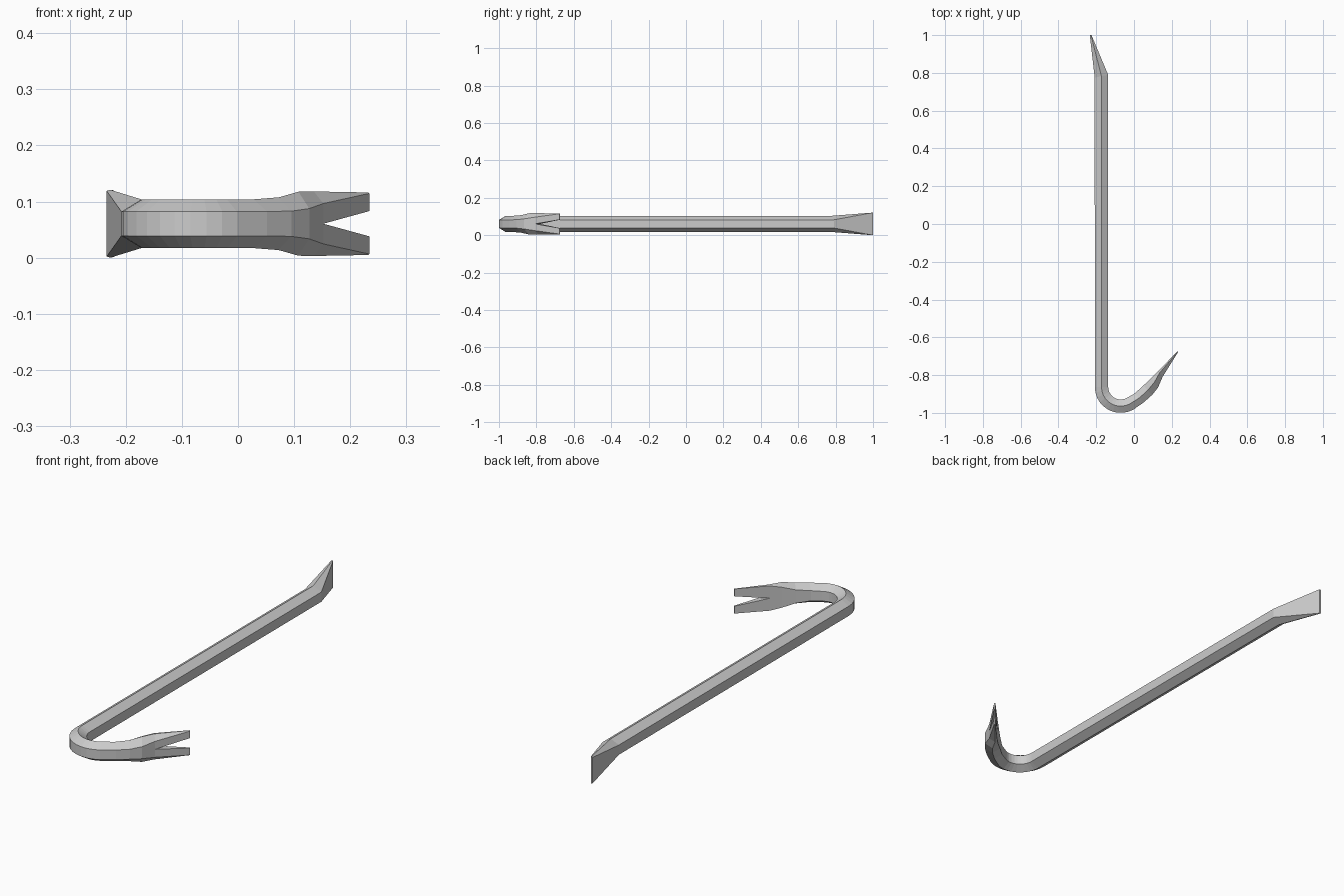
import bpy, bmesh, math

if "Cube" in bpy.data.objects:
    bpy.data.objects.remove(bpy.data.objects["Cube"])

ZC = 0.0605            # mid-height of the bar
F, H = 0.0218, 0.0435  # hexagon: half height of flat side, height of ridge

# Station: outer xy, inner xy, notch height, outer flat, inner flat, ridge height, ridge bias
stations = [
    # chisel end
    ((-0.234, 1.0), (-0.225, 1.0), 0, 0.0585, 0.0605, 0.0605, 0.7),
    # straight hexagonal shaft
    ((-0.208, 0.775), (-0.137, 0.79), 0, F, F, H, 0.5),
]

# rounded bend
CX, CY, RO, RI = -0.0705, -0.863, 0.137, 0.066
for i in range(11):
    a = math.radians(180 + 12 * i)
    c, s = math.cos(a), math.sin(a)
    stations.append(((CX + RO * c, CY + RO * s), (CX + RI * c, CY + RI * s), 0, F, F, H, 0.5))

# flared claw, split from the second-last station to the tip
stations += [
    ((0.052, -0.944), (0.004, -0.897), 0, F, F + 0.001, H, 0.5),
    ((0.095, -0.906), (0.050, -0.855), 0, 0.0225, 0.030, 0.047, 0.5),
    ((0.127, -0.866), (0.092, -0.815), 0, 0.027, 0.046, 0.057, 0.55),
    ((0.152, -0.808), (0.128, -0.780), 0, 0.036, 0.056, 0.0575, 0.7),
    ((0.234, -0.677), (0.230, -0.673), 0.0225, 0.054, 0.0555, 0.0557, 0.5),
]

# loft the upper half, then mirror it downwards
bm = bmesh.new()
rings = []
for (ox, oy), (ix, iy), n, fo, fi, h, b in stations:
    rx, ry = ox + (ix - ox) * b, oy + (iy - oy) * b
    rings.append([bm.verts.new(p) for p in
                  ((ox, oy, n), (ox, oy, fo), (rx, ry, h), (ix, iy, fi), (ix, iy, n))])
for r0, r1 in zip(rings, rings[1:]):
    for k in range(4):
        bm.faces.new((r0[k], r0[k + 1], r1[k + 1], r1[k]))
bm.faces.new(rings[0])
bm.faces.new(rings[-1])
# inner wall of the claw notch
bm.faces.new((rings[-2][0], rings[-1][0], rings[-1][4], rings[-2][4]))

bmesh.ops.mirror(bm, geom=bm.verts[:] + bm.edges[:] + bm.faces[:], axis='Z', merge_dist=1e-5)
bmesh.ops.remove_doubles(bm, verts=bm.verts[:], dist=1e-5)
bmesh.ops.recalc_face_normals(bm, faces=bm.faces[:])

mesh = bpy.data.meshes.new("pry_bar")
bm.to_mesh(mesh)
bm.free()
bar = bpy.data.objects.new("pry_bar", mesh)
bar.location.z = ZC
bpy.context.collection.objects.link(bar)
